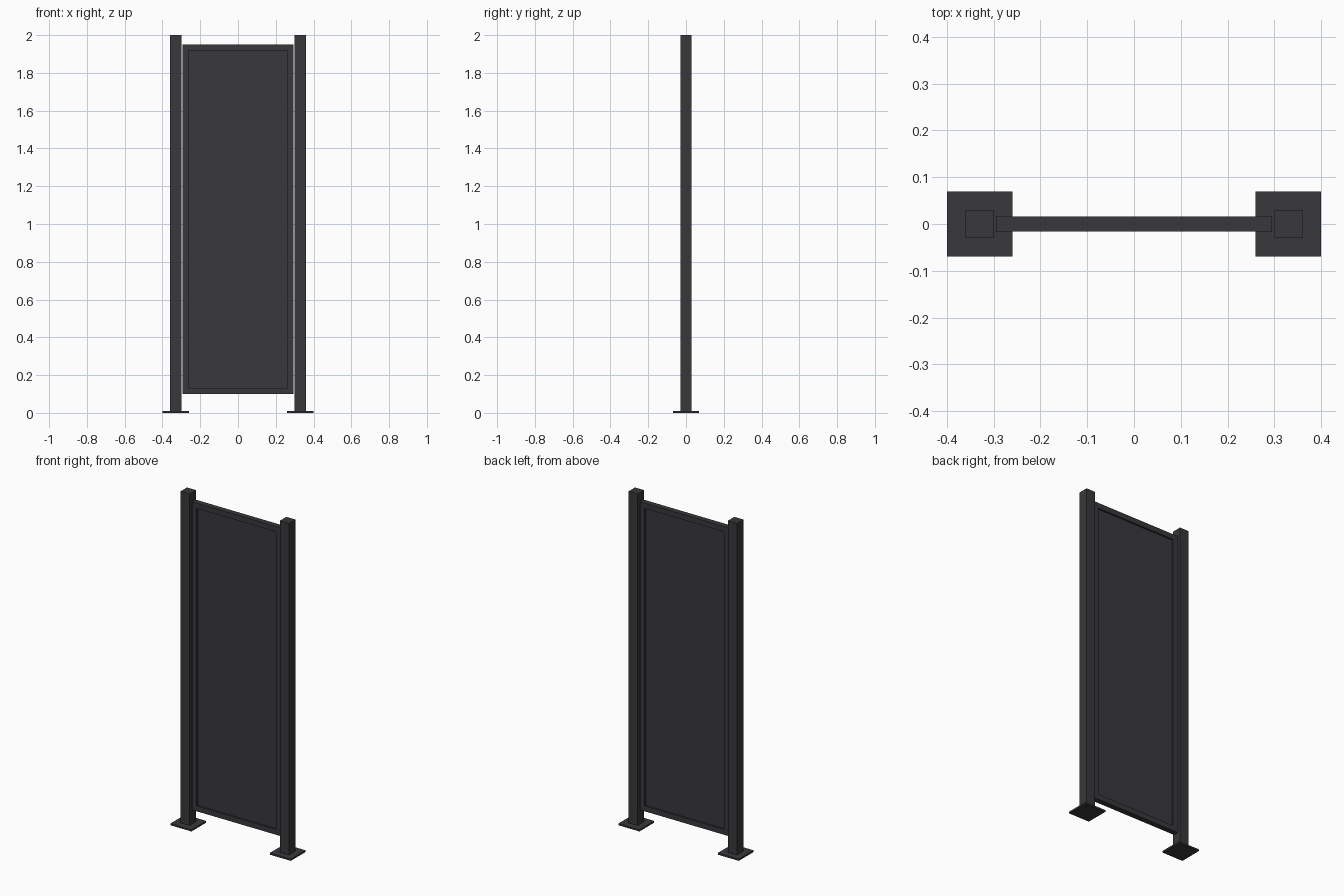
import bpy

if "Cube" in bpy.data.objects:
    bpy.data.objects.remove(bpy.data.objects["Cube"])

# One flat anthracite colour for all metal
mat = bpy.data.materials.new("anthracite")
mat.diffuse_color = (0.04, 0.039, 0.044, 1)
mat.use_nodes = True
mat.node_tree.nodes["Principled BSDF"].inputs["Base Color"].default_value = mat.diffuse_color


def box(name, x0, x1, y0, y1, z0, z1):
    bpy.ops.mesh.primitive_cube_add(
        size=1, location=((x0 + x1) / 2, (y0 + y1) / 2, (z0 + z1) / 2))
    ob = bpy.context.object
    ob.name = name
    ob.scale = (x1 - x0, y1 - y0, z1 - z0)
    bpy.ops.object.transform_apply(location=False, rotation=False, scale=True)
    ob.data.materials.append(mat)
    return ob


# Frame outer limits, rail width and half depth
W, Z0, Z1, R, D = 0.295, 0.10, 1.95, 0.032, 0.0165

for side, s in (("left", -1), ("right", 1)):
    # Square post on a thin foot plate
    box(side + "_post", s * 0.33 - 0.03, s * 0.33 + 0.03, -0.03, 0.03, 0.01, 2.0)
    box(side + "_foot_plate", s * 0.33 - 0.07, s * 0.33 + 0.07, -0.07, 0.07, 0, 0.01)

# Panel frame: one ring, built by insetting front and back and bridging through
bpy.ops.mesh.primitive_cube_add(size=1)
bpy.data.objects.remove(bpy.context.object)
outer = [(-W, Z0), (W, Z0), (W, Z1), (-W, Z1)]
inner = [(-W + R, Z0 + R), (W - R, Z0 + R), (W - R, Z1 - R), (-W + R, Z1 - R)]
verts = [(x, y, z) for y in (-D, D) for ring in (outer, inner) for x, z in ring]
faces = []
for i in range(4):
    j = (i + 1) % 4
    faces += [(i, j, 4 + j, 4 + i),              # front
              (8 + j, 8 + i, 12 + i, 12 + j),    # back
              (j, i, 8 + i, 8 + j),              # outside
              (4 + i, 4 + j, 12 + j, 12 + i)]    # inside
mesh = bpy.data.meshes.new("panel_frame")
mesh.from_pydata(verts, [], faces)
mesh.materials.append(mat)
bpy.context.collection.objects.link(bpy.data.objects.new("panel_frame", mesh))

# Recessed infill sheet
box("infill_panel", -W + R, W - R, -0.006, 0.006, Z0 + R, Z1 - R)
